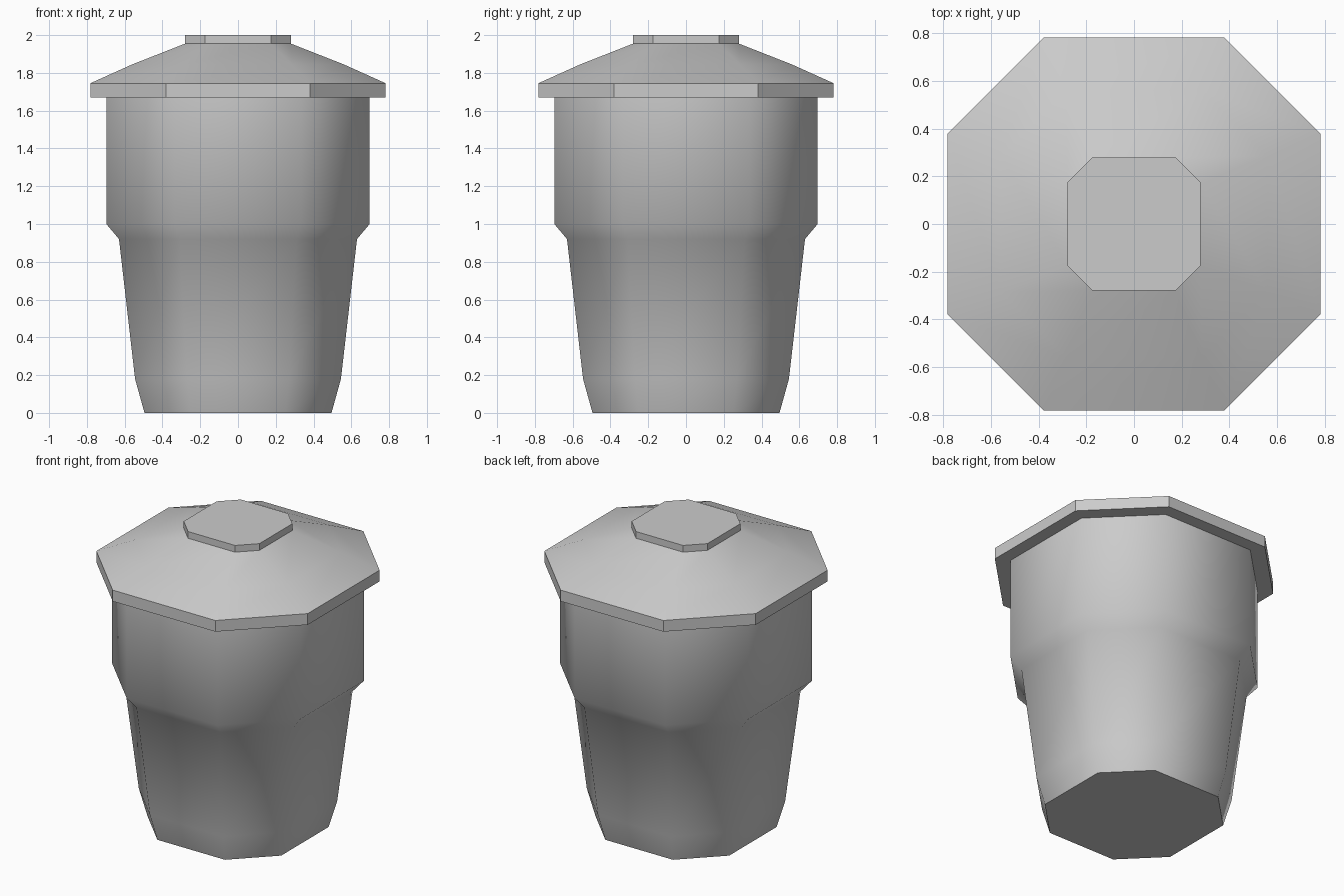
import bpy, bmesh, math

if "Cube" in bpy.data.objects:
    bpy.data.objects.remove(bpy.data.objects["Cube"])


def octagon_loft(name, rings, angle):
    """Loft through rings of (half width, half length of straight side, z), with capped ends."""
    bm = bmesh.new()
    loops = []
    for h, c, z in rings:
        outline = [(h, -c), (h, c), (c, h), (-c, h), (-h, c), (-h, -c), (-c, -h), (c, -h)]
        loops.append([bm.verts.new((x, y, z)) for x, y in outline])
    for low, high in zip(loops, loops[1:]):
        for i in range(8):
            j = (i + 1) % 8
            bm.faces.new((low[i], low[j], high[j], high[i]))
    bm.faces.new(loops[0][::-1])
    bm.faces.new(loops[-1])
    bmesh.ops.recalc_face_normals(bm, faces=bm.faces)
    mesh = bpy.data.meshes.new(name)
    bm.to_mesh(mesh)
    bm.free()
    obj = bpy.data.objects.new(name, mesh)
    bpy.context.collection.objects.link(obj)
    bpy.ops.object.select_all(action='DESELECT')
    obj.select_set(True)
    bpy.context.view_layer.objects.active = obj
    bpy.ops.object.shade_smooth_by_angle(angle=math.radians(angle))
    return obj


# Tapered container with a wider upper section, softly shaded around its sides
octagon_loft("bin_body", [
    (0.495, 0.25, 0.0),
    (0.545, 0.27, 0.18),
    (0.63, 0.31, 0.92),
    (0.697, 0.335, 1.0),
    (0.697, 0.335, 1.67),
], 60)

# Overhanging lid: crisp brim, sloping roof and raised cap
octagon_loft("bin_lid", [
    (0.782, 0.38, 1.67),
    (0.782, 0.38, 1.745),
    (0.56, 0.285, 1.845),
    (0.28, 0.174, 1.955),
    (0.28, 0.174, 2.0),
], 40)
